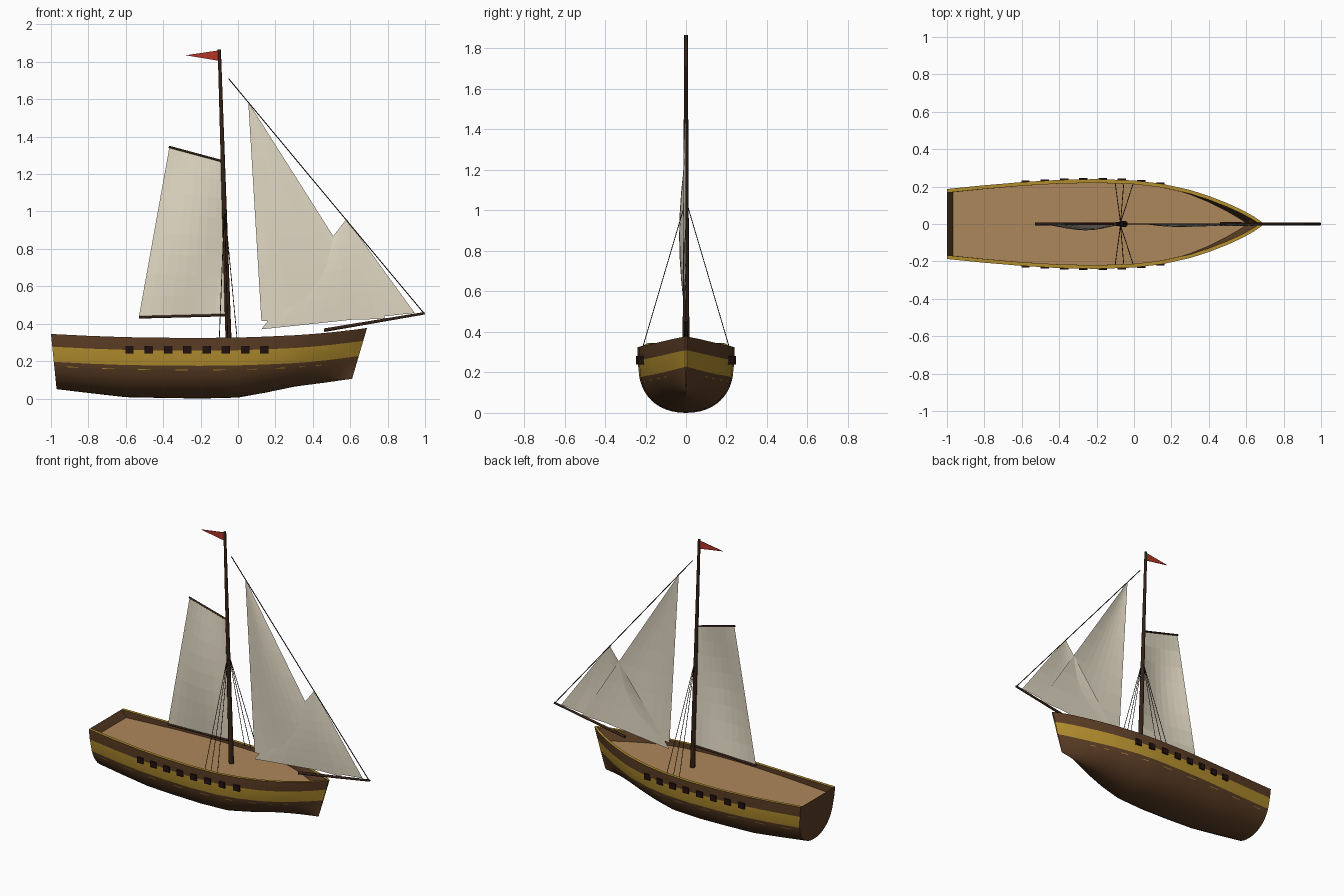
import bpy, bmesh, math
from mathutils import Vector

if "Cube" in bpy.data.objects:
    bpy.data.objects.remove(bpy.data.objects["Cube"])


def material(name, rgb):
    m = bpy.data.materials.new(name)
    m.diffuse_color = (*rgb, 1)
    m.use_nodes = True
    m.node_tree.nodes["Principled BSDF"].inputs["Base Color"].default_value = m.diffuse_color
    return m


BROWN = material("hull brown", (0.105, 0.047, 0.018))
GOLD = material("gold paint", (0.45, 0.27, 0.027))
TAN = material("deck tan", (0.42, 0.245, 0.105))
DARK = material("dark spar wood", (0.036, 0.016, 0.008))
BLACK = material("gunport black", (0.016, 0.005, 0.005))
ROPE = material("rope", (0.018, 0.012, 0.009))
CLOTH = material("sailcloth", (0.76, 0.69, 0.55))
RED = material("pennant red", (0.45, 0.035, 0.022))


def make(name, verts, faces, mats, indices=None, smooth=None, mirror=False):
    me = bpy.data.meshes.new(name)
    me.from_pydata(verts, [], faces)
    for m in mats:
        me.materials.append(m)
    if indices:
        me.polygons.foreach_set("material_index", indices)
    bm = bmesh.new()
    bm.from_mesh(me)
    bmesh.ops.remove_doubles(bm, verts=bm.verts, dist=0.00005)
    bm.to_mesh(me)
    bm.free()
    ob = bpy.data.objects.new(name, me)
    bpy.context.collection.objects.link(ob)
    if mirror:
        mod = ob.modifiers.new("mirror", 'MIRROR')
        mod.use_axis = (False, True, False)
    if smooth:
        bpy.ops.object.select_all(action='DESELECT')
        ob.select_set(True)
        bpy.context.view_layer.objects.active = ob
        bpy.ops.object.shade_smooth_by_angle(angle=math.radians(smooth))
    return ob


def rod(name, a, b, r1, r2, mat, sides=10):
    """Tapered round spar or rope from a to b."""
    a, b = Vector(a), Vector(b)
    q = (b - a).to_track_quat('Z', 'Y')
    verts = []
    for p, r in ((a, r1), (b, r2)):
        for i in range(sides):
            t = 2 * math.pi * i / sides
            verts.append(p + q @ Vector((r * math.cos(t), r * math.sin(t), 0)))
    faces = [(i, (i + 1) % sides, sides + (i + 1) % sides, sides + i) for i in range(sides)]
    faces += [tuple(reversed(range(sides))), tuple(range(sides, 2 * sides))]
    return make(name, verts, faces, [mat], smooth=50)


def box(name, c, s, mat, mirror=False):
    verts = [(c[0] + sx * s[0] / 2, c[1] + sy * s[1] / 2, c[2] + sz * s[2] / 2)
             for sx in (-1, 1) for sy in (-1, 1) for sz in (-1, 1)]
    faces = [(0, 1, 3, 2), (4, 6, 7, 5), (0, 4, 5, 1), (2, 3, 7, 6), (0, 2, 6, 4), (1, 5, 7, 3)]
    return make(name, verts, faces, [mat], mirror=mirror)


def sail(name, corners, billow, n=8):
    """Bilinear cloth patch (x, z corners), bulging towards the front."""
    a, b, c, d = [Vector((x, 0, z)) for x, z in corners]
    verts = []
    for i in range(n + 1):
        for j in range(n + 1):
            u, v = i / n, j / n
            p = a.lerp(b, u).lerp(d.lerp(c, u), v)
            p.y = -billow * math.sin(math.pi * u) * math.sin(math.pi * v)
            verts.append(p)
    w = n + 1
    faces = [(i * w + j, (i + 1) * w + j, (i + 1) * w + j + 1, i * w + j + 1)
             for i in range(n) for j in range(n)]
    return make(name, verts, faces, [CLOTH])


# Hull stations: x at the rail, half width, rail height, keel height
STATIONS = [(-1.0, 0.187, 0.345, 0.05), (-0.8, 0.207, 0.335, 0.028), (-0.6, 0.224, 0.328, 0.007),
            (-0.4, 0.236, 0.325, 0.003), (-0.2, 0.24, 0.324, 0.0), (0.0, 0.233, 0.326, 0.005),
            (0.15, 0.215, 0.331, 0.032), (0.3, 0.182, 0.338, 0.063), (0.4, 0.15, 0.345, 0.074),
            (0.5, 0.111, 0.354, 0.084), (0.58, 0.074, 0.363, 0.093), (0.64, 0.041, 0.37, 0.1),
            (0.69, 0.006, 0.377, 0.105)]
DECK_Z = 0.297


def station(x):
    for p, q in zip(STATIONS, STATIONS[1:]):
        if x <= q[0]:
            t = (x - p[0]) / (q[0] - p[0])
            return [p[i] + t * (q[i] - p[i]) for i in range(4)]
    return list(STATIONS[-1])


def hull_point(x, depth):
    """Point on the front (-y) side of the hull, depth below the rail."""
    _, hw, rail, keel = station(x)
    f = min(1.0, depth / (rail - keel))
    bow = max(0.0, x / 0.69) ** 1.5
    a, b = 3.2 - 1.6 * bow, 2.1 - 0.9 * bow
    y = hw * max(0.0, 1 - f ** a) ** (1 / b)
    lean = -0.08 * max(0, (x - 0.3) / 0.39) + 0.03 * max(0, (-0.6 - x) / 0.4)
    return (x + lean * f, -y, rail - depth)


# Hull: outside from keel to rail, rail cap, inner bulwark; mirrored
xs = [p[0] + (q[0] - p[0]) * k / 3 for p, q in zip(STATIONS, STATIONS[1:]) for k in range(3)] + [0.69]
BANDS = [0.174, 0.170, 0.149, 0.068, 0.0]
LOW = [math.sin(math.pi / 2 * (1 - i / 10)) for i in range(10)]
verts, deck = [], []
for x in xs:
    _, hw, rail, keel = station(x)
    total = rail - keel
    depths = [BANDS[0] + (total - BANDS[0]) * f for f in LOW] + BANDS
    verts += [hull_point(x, d) for d in depths]
    p = hull_point(x, rail - DECK_Z)
    wall = 0.02 + 0.03 * max(0, (x - 0.25) / 0.44)
    inner = (p[0], min(0, p[1] + wall), DECK_Z)
    verts += [(x, min(0, -hw + 0.02), rail), inner]
    deck += [inner, (p[0], 0, DECK_Z)]
outer = len(LOW) + len(BANDS)
w = outer + 2
faces, idx = [], []
gold_rows = (len(LOW) + 2, outer - 1)
for k in range(len(xs) - 1):
    for j in range(w - 1):
        faces.append((k * w + j, (k + 1) * w + j, (k + 1) * w + j + 1, k * w + j + 1))
        dash = j == len(LOW) and k % 3 == 1 and xs[k] < 0.45
        idx.append(1 if j in gold_rows or dash else 0)
# Flat transom and narrow stem close the ends
for k, flip in ((0, False), (len(xs) - 1, True)):
    base = len(verts)
    verts += [(verts[k * w + j][0], 0, verts[k * w + j][2]) for j in range(outer)]
    for j in range(outer - 1):
        f = (k * w + j, k * w + j + 1, base + j + 1, base + j)
        faces.append(f[::-1] if flip else f)
        idx.append(1 if flip and j == gold_rows[0] else 0)
make("hull", verts, faces, [BROWN, GOLD], idx, smooth=30, mirror=True)

# Deck, and the sloping inside of the stern
make("deck", deck, [(2 * k, 2 * k + 2, 2 * k + 3, 2 * k + 1) for k in range(len(xs) - 1)],
     [TAN], mirror=True)
make("stern_bulwark", [(-0.966, -0.172, 0.296), (-0.966, 0.172, 0.296),
                       (-0.999, 0.168, 0.344), (-0.999, -0.168, 0.344)],
     [(0, 1, 2, 3)], [BROWN])

# Gunports on both sides
for i in range(8):
    x = -0.58 + 0.103 * i
    p = hull_point(x, 0.068)
    box(f"gunport_{i + 1}", (x, p[1], 0.26), (0.045, 0.016, 0.04), BLACK, mirror=True)

# Spars
rod("mast", (-0.05, 0, 0.29), (-0.1, 0, 1.867), 0.017, 0.009, DARK)
rod("bowsprit", (0.46, 0, 0.365), (0.998, 0, 0.456), 0.010, 0.007, DARK)
rod("boom", (-0.53, 0, 0.434), (-0.06, 0, 0.446), 0.007, 0.007, DARK)
rod("gaff", (-0.37, 0, 1.346), (-0.08, 0, 1.268), 0.006, 0.006, DARK)

# Rigging
rod("forestay", (-0.05, 0, 1.71), (0.992, 0, 0.458), 0.003, 0.003, ROPE, 6)
for side in (-1, 1):
    for i, x in enumerate((-0.1, -0.055, -0.005)):
        rod(f"shroud_{'front' if side < 0 else 'back'}_{i + 1}", (-0.072, side * 0.006, 1.03),
            (x, side * 0.215, 0.32), 0.002, 0.002, ROPE, 6)

# Sails
sail("mainsail", [(-0.53, 0.436), (-0.06, 0.446), (-0.083, 1.27), (-0.367, 1.343)], 0.034)
sail("inner_jib", [(0.125, 0.415), (0.79, 0.425), (0.055, 1.585), (0.055, 1.585)], 0.016)
sail("outer_jib", [(0.125, 0.37), (0.945, 0.457), (0.58, 0.96), (0.58, 0.96)], 0.012)

# Pennant
t = 0.002
make("pennant", [(-0.098, -t, 1.862), (-0.098, -t, 1.805), (-0.28, -t, 1.835),
                 (-0.098, t, 1.862), (-0.098, t, 1.805), (-0.28, t, 1.835)],
     [(0, 2, 1), (3, 4, 5), (0, 1, 4, 3), (1, 2, 5, 4), (2, 0, 3, 5)], [RED])
